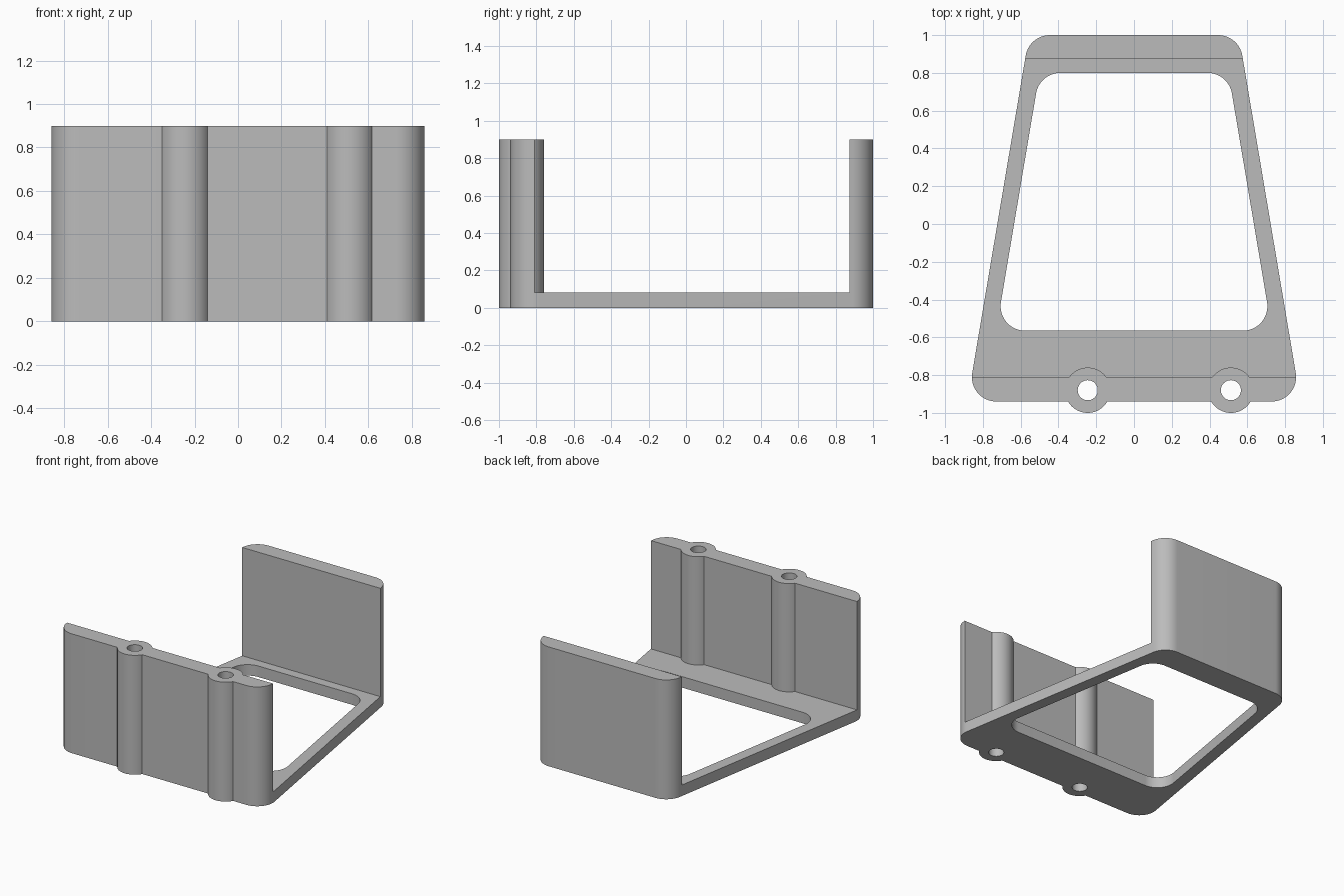
import bpy
import bmesh
import math
from mathutils import Vector

HEIGHT, BASE = 0.90, 0.083
FRONT_WALL, BACK_WALL = -0.81, 0.873
BOSS_Y = -0.88
BOSS_XS = (-0.245, 0.513)

if "Cube" in bpy.data.objects:
    bpy.data.objects.remove(bpy.data.objects["Cube"])

grey = bpy.data.materials.new("plain grey")
grey.use_nodes = True
colour = (0.5, 0.5, 0.5, 1)
grey.diffuse_color = colour
grey.node_tree.nodes["Principled BSDF"].inputs["Base Color"].default_value = colour


def rounded(points, radius, steps=16):
    """Round every corner of a convex counter-clockwise polygon."""
    out = []
    for i, p in enumerate(points):
        p = Vector(p)
        a = (Vector(points[i - 1]) - p).normalized()
        b = (Vector(points[(i + 1) % len(points)]) - p).normalized()
        half = a.angle(b) / 2
        centre = p + (a + b).normalized() * radius / math.sin(half)
        start = math.atan2(-a.x, a.y) - math.pi / 2 + math.pi / 2
        start = math.atan2(*reversed(p + a * radius / math.tan(half) - centre))
        sweep = math.pi - 2 * half
        for k in range(steps + 1):
            t = start + sweep * k / steps
            out.append(centre + radius * Vector((math.cos(t), math.sin(t))))
    return out


def trapezoid(y0, x0, y1, x1):
    return [(-x0, y0), (x0, y0), (x1, y1), (-x1, y1)]


def circle(x, y, radius, steps=64):
    return [(x + radius * math.cos(math.tau * k / steps),
             y + radius * math.sin(math.tau * k / steps)) for k in range(steps)]


def prism(name, outline, z0, z1):
    """Extrude a flat outline from z0 to z1."""
    bm = bmesh.new()
    face = bm.faces.new([bm.verts.new((x, y, z0)) for x, y in outline])
    top = bmesh.ops.extrude_face_region(bm, geom=[face])["geom"]
    moved = [v for v in top if isinstance(v, bmesh.types.BMVert)]
    bmesh.ops.translate(bm, vec=(0, 0, z1 - z0), verts=moved)
    bmesh.ops.recalc_face_normals(bm, faces=bm.faces)
    mesh = bpy.data.meshes.new(name)
    bm.to_mesh(mesh)
    bm.free()
    mesh.materials.append(grey)
    obj = bpy.data.objects.new(name, mesh)
    bpy.context.collection.objects.link(obj)
    return obj


def combine(target, tool, operation):
    """Apply one boolean and discard the tool."""
    tool.hide_render = True
    mod = target.modifiers.new(tool.name, "BOOLEAN")
    mod.operation, mod.solver, mod.object = operation, "EXACT", tool
    bpy.context.view_layer.objects.active = target
    bpy.ops.object.modifier_apply(modifier=mod.name)
    bpy.data.objects.remove(tool)


# Tapered body with rounded corners
bracket = prism("bracket", rounded(trapezoid(-0.94, 0.882, 1.0, 0.555), 0.13), 0, HEIGHT)

# Open middle, leaving the front and back walls above the base
gap = trapezoid(FRONT_WALL, 1.2, BACK_WALL, 1.2)
combine(bracket, prism("gap_cutter", gap, BASE, HEIGHT + 0.2), "DIFFERENCE")

# Rounded window through the base
window = rounded(trapezoid(-0.565, 0.73, 0.80, 0.50), 0.13)
combine(bracket, prism("window_cutter", window, -0.2, BASE + 0.2), "DIFFERENCE")

# Screw bosses on the front wall, then their through holes
for x in BOSS_XS:
    combine(bracket, prism("screw_boss", circle(x, BOSS_Y, 0.12), 0, HEIGHT), "UNION")
for x in BOSS_XS:
    combine(bracket, prism("hole_cutter", circle(x, BOSS_Y, 0.053, 40), -0.2, HEIGHT + 0.2),
            "DIFFERENCE")

# Smooth curves, crisp edges
bpy.ops.object.select_all(action="DESELECT")
bracket.select_set(True)
bpy.context.view_layer.objects.active = bracket
bpy.ops.object.shade_smooth_by_angle(angle=math.radians(25))
